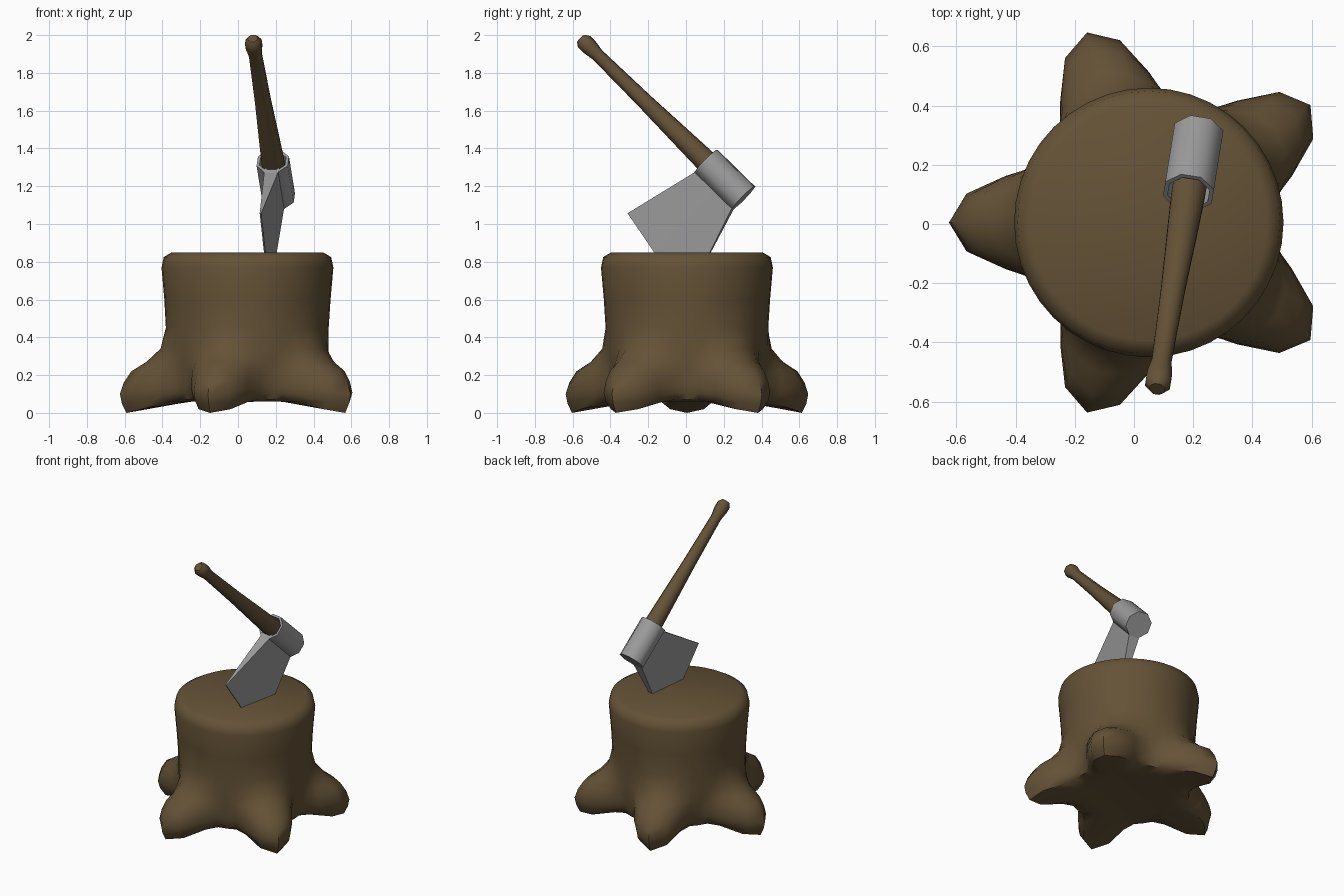
import bpy, bmesh, math
from mathutils import Vector

if "Cube" in bpy.data.objects:
    bpy.data.objects.remove(bpy.data.objects["Cube"])


def material(name, color):
    m = bpy.data.materials.new(name)
    m.use_nodes = True
    m.diffuse_color = (*color, 1)
    bsdf = m.node_tree.nodes["Principled BSDF"]
    bsdf.inputs["Base Color"].default_value = (*color, 1)
    bsdf.inputs["Roughness"].default_value = 0.8
    return m


wood = material("brown wood", (0.13, 0.085, 0.038))
steel = material("grey steel", (0.33, 0.33, 0.33))


def loft(name, rings, mat, smooth=None, cap_end=True):
    """Skin a list of equal-length point rings, capping the ends."""
    bm = bmesh.new()
    vs = [[bm.verts.new(p) for p in ring] for ring in rings]
    n = len(vs[0])
    for a, b in zip(vs, vs[1:]):
        for i in range(n):
            j = (i + 1) % n
            bm.faces.new((a[i], a[j], b[j], b[i]))
    bm.faces.new(vs[0][::-1])
    if cap_end:
        bm.faces.new(vs[-1])
    bmesh.ops.recalc_face_normals(bm, faces=bm.faces)
    me = bpy.data.meshes.new(name)
    bm.to_mesh(me)
    bm.free()
    me.materials.append(mat)
    ob = bpy.data.objects.new(name, me)
    bpy.context.collection.objects.link(ob)
    if smooth:
        bpy.ops.object.select_all(action="DESELECT")
        ob.select_set(True)
        bpy.context.view_layer.objects.active = ob
        bpy.ops.object.shade_smooth_by_angle(angle=math.radians(smooth))
    return ob


# Stump: a trunk whose lower rings swell into five roots
SEGMENTS, ROOTS = 40, 5
CENTRE = Vector((0.05, 0.005, 0))
# height, radius between roots, radius at root tip, root half-width in radians
LEVELS = [
    (0.00, 0.39, 0.64, 0.44), (0.05, 0.405, 0.665, 0.51),
    (0.10, 0.41, 0.675, 0.54), (0.16, 0.415, 0.655, 0.54),
    (0.22, 0.42, 0.615, 0.54), (0.27, 0.425, 0.535, 0.54),
    (0.34, 0.43, 0.46, 0.54), (0.45, 0.43, 0.432, 0.54),
    (0.60, 0.44, 0.44, 0.54), (0.77, 0.455, 0.455, 0.54),
    (0.825, 0.443, 0.443, 0.54), (0.85, 0.40, 0.40, 0.54),
]


def stump_ring(z, valley, tip, width):
    ring = []
    for i in range(SEGMENTS):
        a = math.pi + math.tau * i / SEGMENTS
        step = math.tau / ROOTS
        d = abs((a - math.pi + step / 2) % step - step / 2)
        lobe = math.cos(min(d / width, 1) * math.pi / 2) ** 2
        r = valley + (tip - valley) * lobe
        lift = 0.07 * (1 - lobe) * max(0, 1 - z / 0.25)
        ring.append(CENTRE + Vector((r * math.cos(a), r * math.sin(a), z + lift)))
    return ring


underside = [CENTRE + (p - CENTRE).normalized() * 0.32 for p in stump_ring(0.3, 1, 1, 1)]
for p in underside:
    p.z = 0.06
loft("stump", [underside] + [stump_ring(*lv) for lv in LEVELS], wood, smooth=50)

# Axe frame: shaft axis, blade direction and blade thickness direction
HEAD = Vector((0.2, 0.205, 1.235))
AXIS = Vector((0.16, 1, -0.98)).normalized()
BLADE = Vector((-0.11, -0.7, -0.71))
BLADE = (BLADE - AXIS * BLADE.dot(AXIS)).normalized()
SIDE = AXIS.cross(BLADE)


def axe_point(along, out, side):
    return HEAD + AXIS * along + BLADE * out + SIDE * side


def octagon(along, r):
    angles = [math.tau * (i + 0.5) / 8 for i in range(8)]
    return [axe_point(along, r * math.cos(a), r * math.sin(a)) for a in angles]


# Handle with a knob at the free end
handle = [(-1.075, 0.028), (-1.05, 0.046), (-1.01, 0.046), (-0.95, 0.036),
          (-0.6, 0.044), (-0.3, 0.056), (-0.14, 0.062), (0.0, 0.062)]
loft("axe_handle", [octagon(*s) for s in handle], wood, smooth=50)

# Socket: closed at the back, hollow where the handle enters
socket = [(0.14, 0.09), (-0.14, 0.09), (-0.14, 0.074), (-0.02, 0.074)]
loft("axe_socket", [octagon(*s) for s in socket], steel, smooth=50)

# Blade: a wedge flaring toward a slightly bowed cutting edge
rows = []
for out, toe, heel, half, bow in [(0.04, -0.135, 0.135, 0.04, 0),
                                  (0.085, -0.14, 0.14, 0.037, 0),
                                  (0.49, -0.25, 0.26, 0.004, 0.05)]:
    outline = [(toe, 0, -1), (0, bow, -1), (heel, 0, -1),
               (heel, 0, 1), (0, bow, 1), (toe, 0, 1)]
    rows.append([axe_point(d, out + b, s * half) for d, b, s in outline])
loft("axe_blade", rows, steel)
